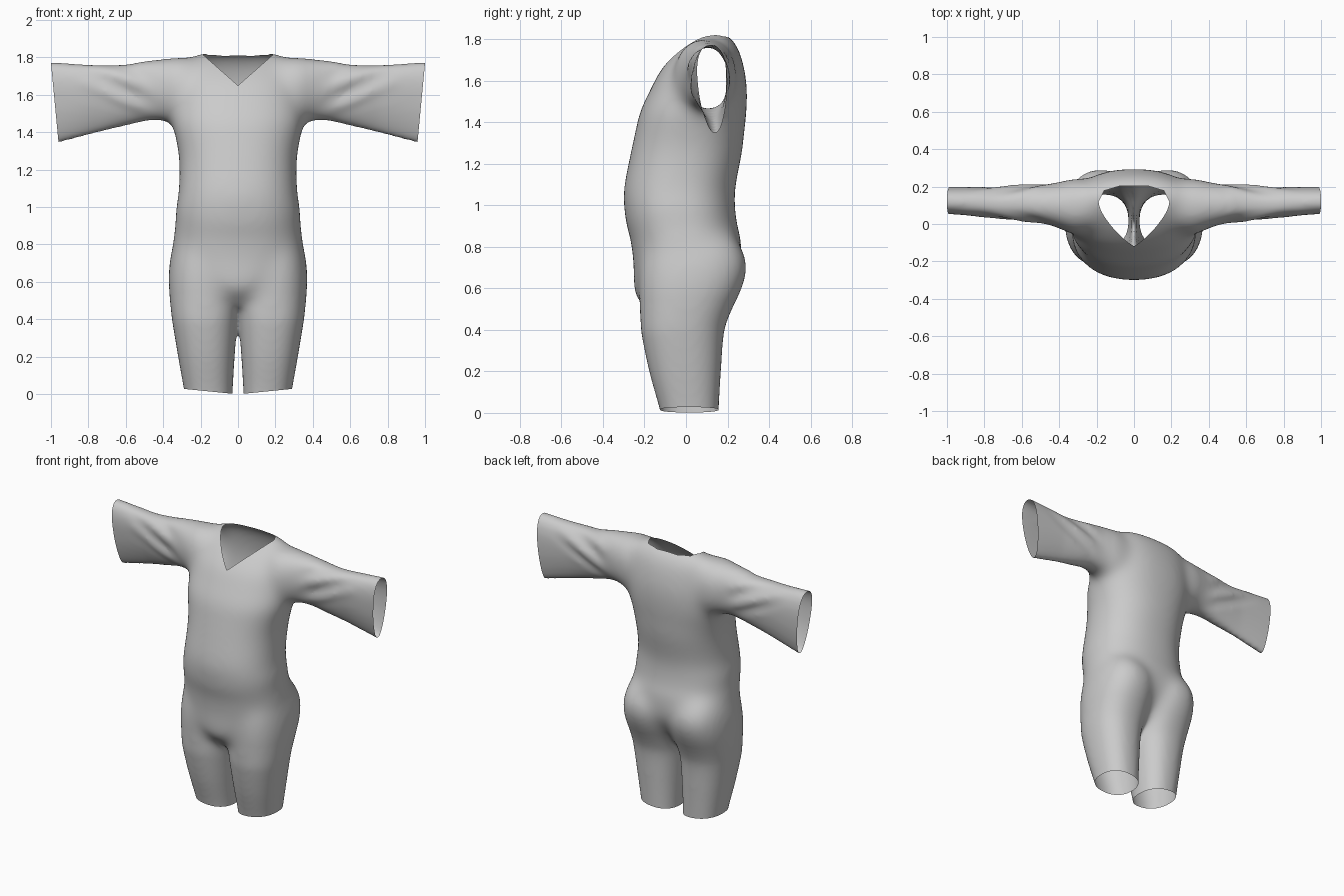
import bpy, bmesh, math
from mathutils import Vector

if "Cube" in bpy.data.objects:
    bpy.data.objects.remove(bpy.data.objects["Cube"])

SEG = 64


def spline(rows, n=8):
    """Catmull-Rom through the section rows."""
    out = []
    for i in range(len(rows) - 1):
        p = [rows[max(0, min(len(rows) - 1, i + k))] for k in (-1, 0, 1, 2)]
        for s in range(n):
            t = s / n
            out.append([0.5 * (2 * b + (c - a) * t + (2 * a - 5 * b + 4 * c - d) * t * t
                               + (3 * b - a - 3 * c + d) * t ** 3) for a, b, c, d in zip(*p)])
    return out + [list(rows[-1])]


def power(v, e):
    return math.copysign(abs(v) ** (2 / e), v)


def loft(bm, rows, point, side=1):
    rings = []
    for r in spline(rows):
        ring = []
        for k in range(SEG):
            a = 2 * math.pi * k / SEG
            x, y, z = point(r, math.cos(a), math.sin(a))
            ring.append(bm.verts.new((x * side, y, z)))
        rings.append(ring)
    for a, b in zip(rings, rings[1:]):
        for k in range(SEG):
            j = (k + 1) % SEG
            bm.faces.new((a[k], a[j], b[j], b[k]))
    bm.faces.new(rings[0])
    bm.faces.new(rings[-1])


def body_point(r, c, s):
    z, x0, x1, yf, yb = r
    return ((x0 + x1) / 2 + (x1 - x0) / 2 * power(c, 2.3),
            (yf + yb) / 2 + (yb - yf) / 2 * power(s, 2.3), z)


def sleeve_point(r, c, s):
    x, zt, zb, yf, yb = r
    z = (zt + zb) / 2 + (zt - zb) / 2 * power(s, 2.2)
    low = (1 - s) / 2
    k = max(0, min(1, (x - 0.35) / 0.4))
    y = (yf + yb) / 2 + 0.022 * k * low + (yb - yf) / 2 * power(c, 2.2) * (1 - 0.5 * k * low)
    # diagonal cloth folds
    u = z - 1.5 - 0.45 * (x - 0.4)
    fade = max(0, 1 - ((x - 0.64) / 0.24) ** 2) * max(0, min(1, (u + 0.1) / 0.1))
    return x, y + 0.012 * fade * abs(c) * math.sin(u * 48), z


# z, half width, front y, back y
torso = [(0.47, 0.08, -0.15, 0.10), (0.55, 0.17, -0.24, 0.17), (0.62, 0.28, -0.253, 0.225),
         (0.71, 0.345, -0.252, 0.265), (0.84, 0.345, -0.268, 0.265), (0.90, 0.335, -0.287, 0.247),
         (0.98, 0.335, -0.298, 0.237), (1.08, 0.318, -0.30, 0.237), (1.25, 0.315, -0.267, 0.27),
         (1.36, 0.332, -0.243, 0.282), (1.45, 0.352, -0.222, 0.292), (1.56, 0.345, -0.17, 0.295),
         (1.66, 0.335, -0.116, 0.281), (1.75, 0.31, -0.03, 0.255), (1.80, 0.26, 0.04, 0.222),
         (1.832, 0.18, 0.085, 0.19)]
# z, inner x, outer x, front y, back y
leg = [(-0.06, 0.03, 0.277, -0.11, 0.155), (0.03, 0.028, 0.29, -0.13, 0.158),
       (0.20, 0.018, 0.32, -0.177, 0.168), (0.38, 0.004, 0.35, -0.214, 0.182),
       (0.47, -0.01, 0.362, -0.222, 0.21), (0.60, -0.02, 0.373, -0.228, 0.272),
       (0.71, -0.01, 0.366, -0.222, 0.297), (0.80, 0.02, 0.345, -0.20, 0.265),
       (0.88, 0.08, 0.30, -0.15, 0.20)]
# x, top z, bottom z, front y, back y
sleeve = [(0.15, 1.79, 1.42, -0.02, 0.22), (0.30, 1.803, 1.43, -0.06, 0.246),
          (0.40, 1.795, 1.46, -0.03, 0.228), (0.50, 1.78, 1.458, -0.005, 0.216),
          (0.60, 1.762, 1.435, -0.003, 0.213), (0.75, 1.759, 1.398, 0.005, 0.21),
          (0.96, 1.772, 1.342, 0.025, 0.21), (1.08, 1.777, 1.32, 0.03, 0.21)]

# closed volumes, fused into one smooth skin
bm = bmesh.new()
loft(bm, [(z, -w, w, f, b) for z, w, f, b in torso], body_point)
for side in (1, -1):
    loft(bm, leg, body_point, side)
    loft(bm, sleeve, sleeve_point, side)
bmesh.ops.recalc_face_normals(bm, faces=bm.faces[:])
mesh = bpy.data.meshes.new("garment")
bm.to_mesh(mesh)
bm.free()
garment = bpy.data.objects.new("garment", mesh)
bpy.context.collection.objects.link(garment)
remesh = garment.modifiers.new("fuse", 'REMESH')
remesh.mode = 'VOXEL'
remesh.voxel_size = 0.013
deps = bpy.context.evaluated_depsgraph_get()
fused = bpy.data.meshes.new_from_object(garment.evaluated_get(deps))
garment.modifiers.clear()
bm = bmesh.new()
bm.from_mesh(fused)


# soften the joints strongly, sleeves and legs only a little
def passes(p):
    arm = max(0, min(1, (0.52 - abs(p.x)) / 0.14))
    thigh = max(0, min(1, (p.z - 0.38) / 0.15))
    return 7 + 45 * arm * thigh


limit = [(v, passes(v.co)) for v in bm.verts]
for i in range(52):
    bmesh.ops.smooth_vert(bm, verts=[v for v, n in limit if n > i], factor=0.5,
                          use_axis_x=True, use_axis_y=True, use_axis_z=True)


# cut the openings on one half, then mirror
def cut(co, no, test, clear):
    faces = [f for f in bm.faces if test(f.calc_center_median())]
    geom = set(faces)
    for f in faces:
        geom.update(f.edges)
        geom.update(f.verts)
    bmesh.ops.bisect_plane(bm, geom=list(geom), dist=1e-5, plane_co=co,
                           plane_no=Vector(no).normalized(), clear_outer=clear)


cut((0, 0, 0), (-1, 0, 0), lambda p: True, True)
cut((1.0, 0, 1.77), (0.42, 0, -0.04), lambda p: p.x > 0.8, True)      # cuff
cut((0.03, 0, 0.002), (0.1, 0, -1), lambda p: p.z < 0.3, True)        # leg hem
neck = [(Vector(co), Vector(no)) for co, no in (
    ((0, 0, 1.65), (0.88, 0, -1)), ((0, 0.203, 0), (0, 1, 0)),
    ((0.16, 0.178, 0), (0.3, 1, 0)), ((0.16, 0.178, 0), (1, 0.5, 0)))]
for co, no in neck:
    cut(co, no, lambda p: p.z > 1.55 and p.x < 0.35, False)
hole = []
for f in bm.faces:
    p = f.calc_center_median()
    if p.z > 1.6 and all((p - co).dot(no) < 0 for co, no in neck):
        hole.append(f)
bmesh.ops.delete(bm, geom=hole, context='FACES')
for f in bm.faces:
    f.smooth = True
bm.to_mesh(fused)
bm.free()
garment.data = fused
mirror = garment.modifiers.new("mirror", 'MIRROR')
mirror.merge_threshold = 0.0005
